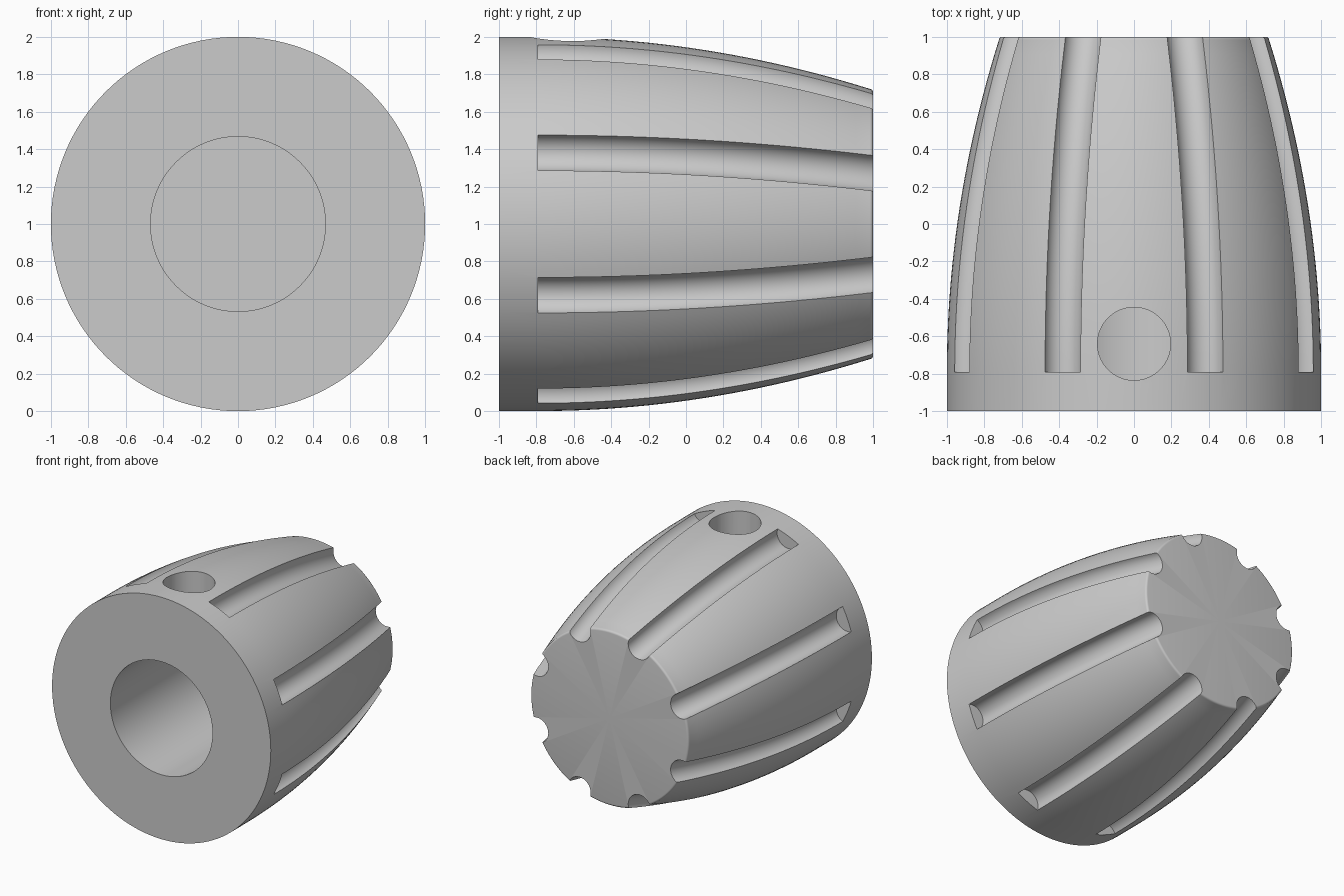
import bpy, bmesh, math
from mathutils import Vector, Matrix

cube = bpy.data.objects.get("Cube")
if cube:
    bpy.data.objects.remove(cube, do_unlink=True)

AXIS_Z = 1.0          # height of the knob's axis
GROOVE_START = -0.79
GROOVE_R = 0.103
BORE_R = 0.467
BORE_END = 0.04
FILLET = 0.018

grey = bpy.data.materials.new("plain_grey")
grey.use_nodes = True
colour = (0.6, 0.6, 0.6, 1)
grey.diffuse_color = colour
grey.node_tree.nodes["Principled BSDF"].inputs["Base Color"].default_value = colour


def surface_radius(y):
    """Outer radius: straight collar, then a gentle arc to the far end."""
    t = max(0.0, (y - GROOVE_START) / (1 - GROOVE_START))
    return 1 - 0.283 * t * t


def make_object(name, bm):
    bmesh.ops.recalc_face_normals(bm, faces=bm.faces)
    mesh = bpy.data.meshes.new(name)
    bm.to_mesh(mesh)
    bm.free()
    mesh.materials.append(grey)
    obj = bpy.data.objects.new(name, mesh)
    bpy.context.collection.objects.link(obj)
    return obj


# Knob body with blind bore, revolved around the y axis
profile = [(0, BORE_END), (BORE_R, BORE_END), (BORE_R, -1), (1, -1)]
steps = 24
for i in range(steps + 1):
    y = GROOVE_START + (1 - FILLET - GROOVE_START) * i / steps
    profile.append((surface_radius(y), y))
end_r = surface_radius(1 - FILLET)
for i in range(1, 5):
    a = math.radians(90 * i / 4)
    profile.append((end_r - FILLET * (1 - math.cos(a)), 1 - FILLET + FILLET * math.sin(a)))
profile.append((0, 1))

bm = bmesh.new()
verts = [bm.verts.new((r, y, AXIS_Z)) for r, y in profile]
edges = [bm.edges.new(pair) for pair in zip(verts, verts[1:])]
bmesh.ops.spin(bm, geom=verts + edges, cent=(0, 0, AXIS_Z), axis=(0, 1, 0),
               angle=math.tau, steps=128, use_duplicate=False)
bmesh.ops.remove_doubles(bm, verts=bm.verts, dist=1e-4)
knob = make_object("knob_body", bm)

# Eight round-bottomed grip grooves following the outer curve
bm = bmesh.new()
sides, rings = 32, 20
for k in range(8):
    angle = math.radians(22.5 + 45 * k)
    out = Vector((math.cos(angle), 0, math.sin(angle)))
    across = Vector((-math.sin(angle), 0, math.cos(angle)))
    previous = None
    for i in range(rings + 1):
        y = GROOVE_START + (1.06 - GROOVE_START) * i / rings
        centre = Vector((0, y, AXIS_Z)) + out * surface_radius(y)
        ring = [bm.verts.new(centre + GROOVE_R * (out * math.cos(a) + across * math.sin(a)))
                for a in (math.tau * j / sides for j in range(sides))]
        if previous:
            for j in range(sides):
                n = (j + 1) % sides
                bm.faces.new((previous[j], previous[n], ring[n], ring[j]))
        else:
            bm.faces.new(ring)
        previous = ring
    bm.faces.new(previous)
groove_cutter = make_object("groove_cutter", bm)

# Set screw hole from the top into the bore
bm = bmesh.new()
bmesh.ops.create_cone(bm, cap_ends=True, segments=64, radius1=0.195, radius2=0.195,
                      depth=0.9, matrix=Matrix.Translation((0, -0.64, AXIS_Z + 0.65)))
hole_cutter = make_object("screw_hole_cutter", bm)

# Cut the body and drop the helpers
bpy.context.view_layer.objects.active = knob
for cutter in (groove_cutter, hole_cutter):
    cutter.hide_render = True
    mod = knob.modifiers.new(cutter.name, "BOOLEAN")
    mod.operation = "DIFFERENCE"
    mod.solver = "EXACT"
    mod.object = cutter
    bpy.ops.object.modifier_apply(modifier=mod.name)
    bpy.data.objects.remove(cutter, do_unlink=True)

bpy.ops.object.select_all(action="DESELECT")
knob.select_set(True)
bpy.ops.object.shade_smooth_by_angle(angle=math.radians(30))
